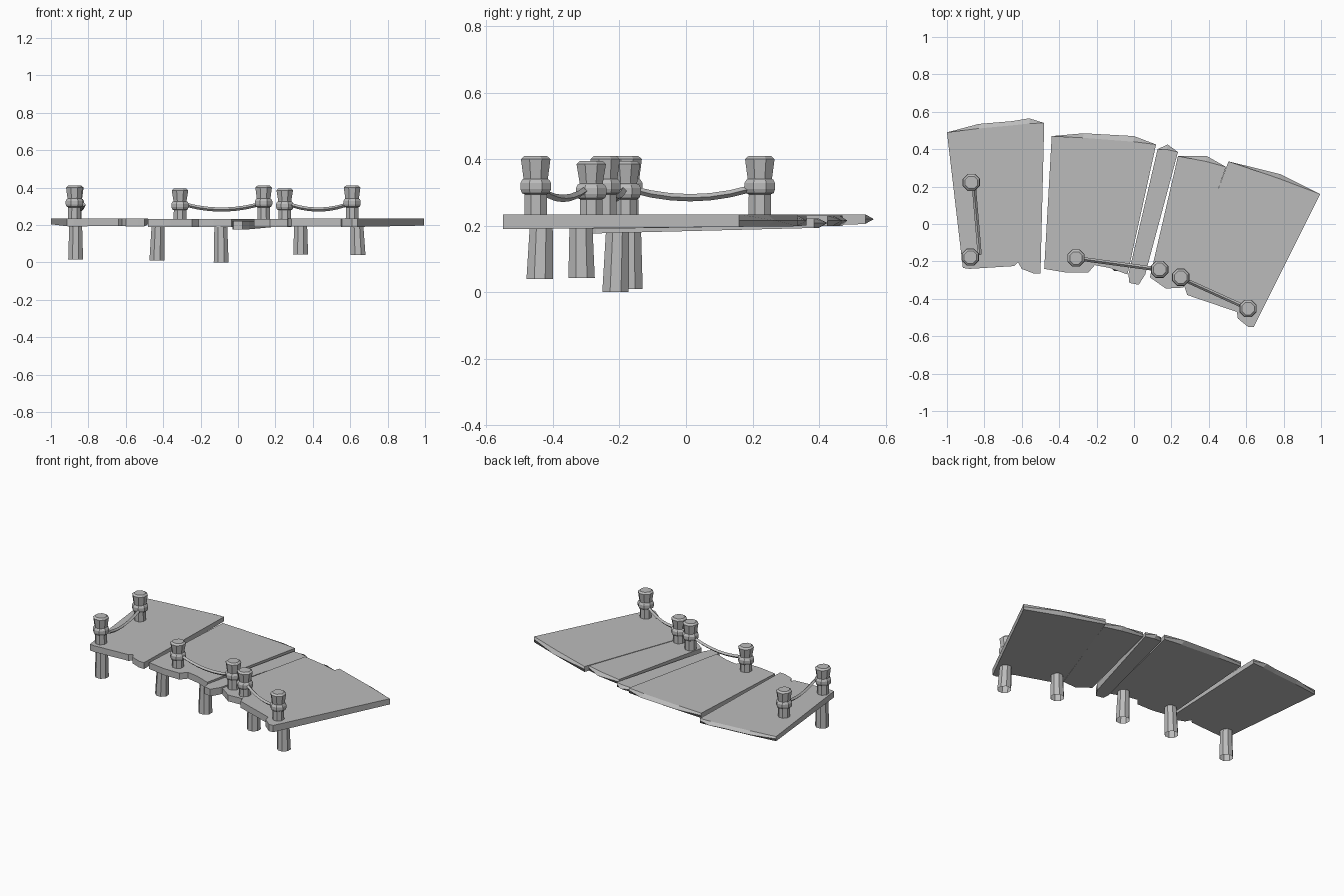
import bpy
import bmesh
import math
from mathutils import Vector

cube = bpy.data.objects.get("Cube")
if cube:
    bpy.data.objects.remove(cube, do_unlink=True)

# Single weathered grey for the whole dock
GREY = (0.5, 0.5, 0.5, 1.0)
wood = bpy.data.materials.new("weathered grey")
wood.use_nodes = True
wood.diffuse_color = GREY
wood.node_tree.nodes["Principled BSDF"].inputs["Base Color"].default_value = GREY


def finish(name, bm):
    """Turn a bmesh into a flat shaded, grey object."""
    bmesh.ops.recalc_face_normals(bm, faces=bm.faces)
    mesh = bpy.data.meshes.new(name)
    bm.to_mesh(mesh)
    bm.free()
    mesh.materials.append(wood)
    obj = bpy.data.objects.new(name, mesh)
    bpy.context.collection.objects.link(obj)
    return obj


def skin(bm, rings, cap_start=True, cap_end=True, closed=False):
    """Bridge a series of equal point rings with quads."""
    loops = [[bm.verts.new(p) for p in ring] for ring in rings]
    pairs = list(zip(loops, loops[1:]))
    if closed:
        pairs.append((loops[-1], loops[0]))
    for a, b in pairs:
        for i in range(len(a)):
            j = (i + 1) % len(a)
            bm.faces.new((a[i], a[j], b[j], b[i]))
    if cap_start and not closed:
        bm.faces.new(loops[0][::-1])
    if cap_end and not closed:
        bm.faces.new(loops[-1])


def circle(center, radius, z, sides=8):
    step = math.tau / sides
    return [(center[0] + radius * math.cos(step * (i + 0.5)),
             center[1] + radius * math.sin(step * (i + 0.5)), z)
            for i in range(sides)]


def plank(name, back, front, top, bottom, rise):
    """Board with a broken wedge at the back end and a ragged front end."""
    start, end = Vector(back[0]), Vector(back[-1])
    chord = (end - start).normalized()
    straight = []
    for p in back:
        p = Vector(p)
        on_chord = start + chord * (p - start).dot(chord)
        straight.append(p.lerp(on_chord, 0.85))
    outer = [Vector(p) for p in back + front]
    inner = straight + [Vector(p) for p in front]
    middle = (top + bottom) / 2

    def ring(points, z, slope):
        return [(p.x, p.y, z + slope * (p.y + 0.3)) for p in points]

    bm = bmesh.new()
    skin(bm, [ring(inner, bottom, rise),
              ring(outer, middle, rise / 2),
              ring(inner, top, 0)])
    return finish(name, bm)


# Deck boards: back edge left to right, then front edge right to left
plank("deck_board_far_right",
      [(-1, .49), (-.83, .535), (-.65, .55), (-.56, .565), (-.48, .54)],
      [(-.5, -.265), (-.535, -.265), (-.6, -.24), (-.62, -.205),
       (-.64, -.225), (-.88, -.24), (-.915, -.235)], .234, .192, .015)
plank("deck_board_right",
      [(-.44, .47), (-.27, .485), (0, .47), (.118, .425)],
      [(-.035, -.27), (-.13, -.235), (-.21, -.22), (-.245, -.26),
       (-.36, -.26), (-.48, -.24)], .231, .188, .015)
plank("deck_board_narrow",
      [(.126, .4), (.18, .425), (.235, .385)],
      [(.06, -.27), (.025, -.325), (-.025, -.315), (-.03, -.27)],
      .222, .176, .025)
plank("deck_board_left",
      [(.235, .363), (.39, .363), (.492, .305)],
      [(.265, -.34), (.17, -.345), (.085, -.285)], .231, .19, .015)
plank("deck_board_far_left",
      [(.505, .335), (.78, .267), (.995, .16)],
      [(.64, -.55), (.61, -.55), (.555, -.505), (.55, -.47),
       (.285, -.38), (.265, -.32)], .234, .192, .01)


# Mooring posts: slim shaft flaring to a bevelled head
def post(name, center, top):
    bm = bmesh.new()
    profile = [(.037, .215), (.036, .29), (.038, .33), (.048, top - .01),
               (.036, top)]
    skin(bm, [circle(center, r, z) for r, z in profile])
    return finish(name, bm)


# Rope wrapped round a post
def rope_band(name, center, z):
    bm = bmesh.new()
    profile = [(.036, -.024), (.045, -.02), (.05, -.008), (.05, .01),
               (.044, .02), (.036, .024)]
    skin(bm, [circle(center, r, z + dz) for r, dz in profile], closed=True)
    return finish(name, bm)


# Sagging rope of square section, slung between two posts
def rope(name, a, b, z, sag):
    a, b = Vector(a), Vector(b)
    along = (b - a).normalized()
    side = Vector((-along.y, along.x))
    half = .011
    segments = 6
    rings = []
    for i in range(segments + 1):
        t = i / segments
        p = a.lerp(b, t)
        height = z - sag * (1 - (2 * t - 1) ** 2)
        rings.append([(p.x + side.x * s * half, p.y + side.y * s * half,
                       height + h * half)
                      for s, h in ((1, 0), (0, 1), (-1, 0), (0, -1))])
    bm = bmesh.new()
    skin(bm, rings)
    return finish(name, bm)


post_pairs = {
    "right": (((-.87, .222), .41), ((-.875, -.177), .41)),
    "middle": (((-.31, -.182), .395), ((.137, -.243), .41)),
    "left": (((.25, -.285), .395), ((.61, -.452), .41)),
}
for label, pair in post_pairs.items():
    for end, (center, top) in zip(("first", "second"), pair):
        post(f"{label}_{end}_post", center, top)
        rope_band(f"{label}_{end}_rope_band", center, top - .092)

rope("right_rope", (-.855, .19), (-.825, -.165), .31, .026)
rope("middle_rope", (-.28, -.187), (.105, -.239), .308, .026)
rope("left_rope", (.28, -.302), (.58, -.438), .308, .026)


# Support legs: octagonal, slightly splayed and open at the foot
def leg(name, foot, head, base):
    bm = bmesh.new()
    skin(bm, [circle(foot, .043, base), circle(head, .037, .21)],
         cap_start=False)
    return finish(name, bm)


legs = [((-.868, -.178), (-.868, -.178), .015),
        ((-.434, -.17), (-.427, -.17), .01),
        ((-.09, -.212), (-.092, -.205), 0),
        ((.335, -.314), (.335, -.316), .042),
        ((.642, -.44), (.635, -.435), .04)]
for number, (foot, head, base) in enumerate(legs, 1):
    leg(f"support_leg_{number}", foot, head, base)
